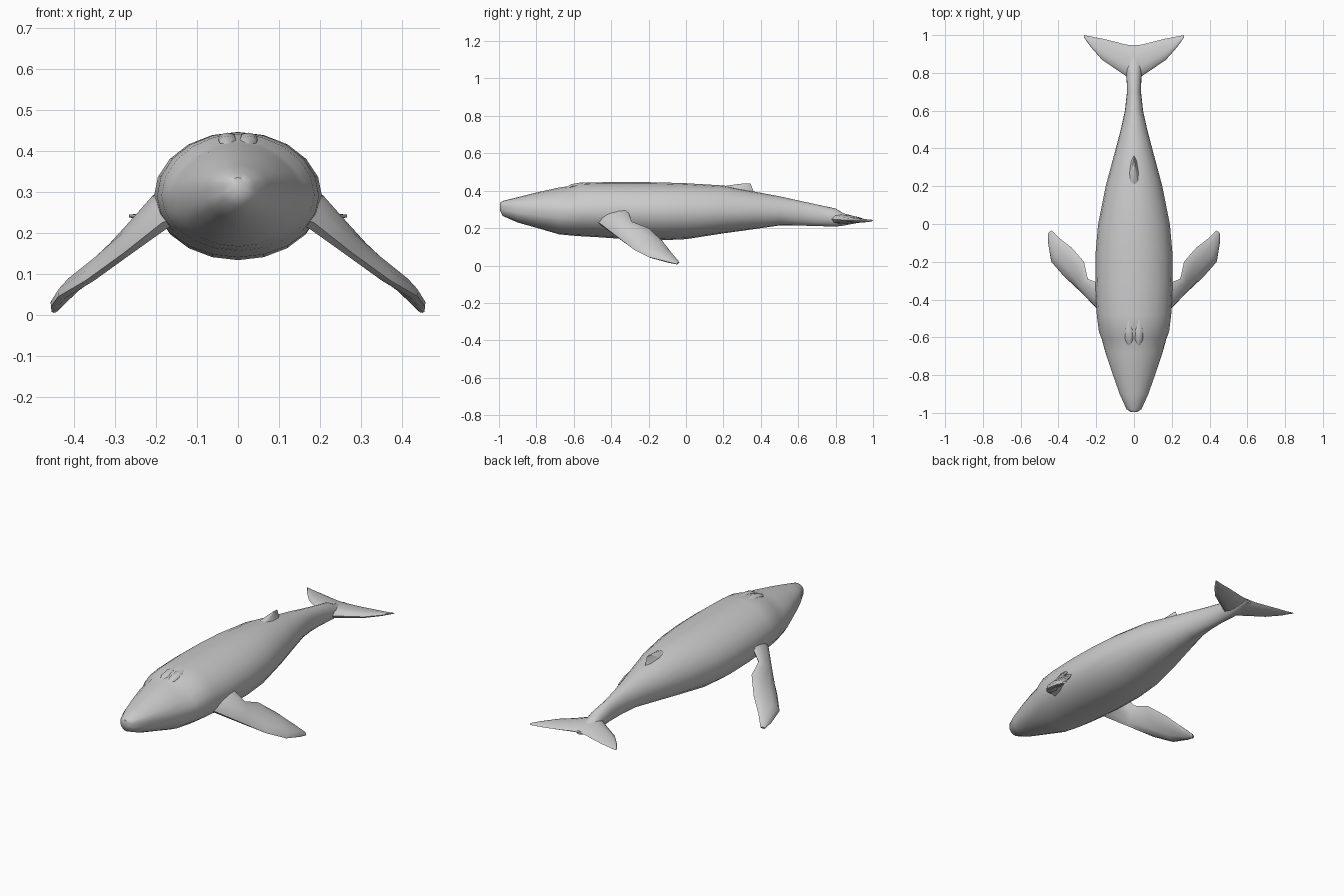
import bpy, bmesh, math
from mathutils import Vector


def loft(name, rings, mirror=False, angle=50):
    """Skin a list of equal-length rings and cap both ends."""
    bm = bmesh.new()
    loops = [[bm.verts.new(p) for p in ring] for ring in rings]
    n = len(loops[0])
    for a, b in zip(loops, loops[1:]):
        for i in range(n):
            j = (i + 1) % n
            bm.faces.new((a[i], a[j], b[j], b[i]))
    bm.faces.new(loops[0])
    bm.faces.new(loops[-1])
    bmesh.ops.recalc_face_normals(bm, faces=bm.faces)
    me = bpy.data.meshes.new(name)
    bm.to_mesh(me)
    bm.free()
    ob = bpy.data.objects.new(name, me)
    bpy.context.collection.objects.link(ob)
    if mirror:
        ob.modifiers.new("mirror", 'MIRROR').use_mirror_merge = False
    bpy.ops.object.select_all(action='DESELECT')
    ob.select_set(True)
    bpy.context.view_layer.objects.active = ob
    bpy.ops.object.shade_smooth_by_angle(angle=math.radians(angle))
    return ob


def body_ring(y, w, low, mid, top, peak=1.0, lip=1.0, n=20):
    """Oval section; peak sharpens the back, lip pinches the mouth line."""
    ring = []
    for i in range(n):
        t = 2 * math.pi * i / n
        c, s = math.cos(t), math.sin(t)
        z = mid + (top - mid) * s ** peak if s > 1e-6 else mid + (mid - low) * s
        k = lip if abs(s) < 1e-6 else 1.0
        ring.append((w * c * k, y, z))
    return ring


def blade_ring(lead, trail, thick, up, n=10):
    """Flattened foil section between a leading and a trailing point."""
    a, b, up = Vector(lead), Vector(trail), Vector(up).normalized()
    ring = []
    for i in range(n):
        t = 2 * math.pi * i / n
        u = (1 - math.cos(t)) / 2
        ring.append(a.lerp(b, u) + up * math.sin(t) * thick / 2 * (1.25 - 0.6 * u))
    return ring


# Body: y, half width, belly z, widest z, back z, back sharpness, mouth pinch
body = [
    (-0.995, 0.018, 0.295, 0.315, 0.335, 1.0, 0.9),
    (-0.98, 0.042, 0.265, 0.310, 0.345, 1.0, 0.9),
    (-0.90, 0.080, 0.230, 0.305, 0.365, 1.1, 0.93),
    (-0.80, 0.117, 0.202, 0.298, 0.390, 1.2, 0.95),
    (-0.68, 0.158, 0.167, 0.292, 0.417, 1.35, 0.96),
    (-0.61, 0.176, 0.160, 0.292, 0.427, 1.5, 0.97),
    (-0.57, 0.186, 0.157, 0.292, 0.441, 1.05),
    (-0.48, 0.197, 0.152, 0.290, 0.445),
    (-0.32, 0.205, 0.141, 0.287, 0.446),
    (-0.15, 0.203, 0.134, 0.285, 0.445),
    (0.00, 0.190, 0.141, 0.285, 0.440),
    (0.20, 0.150, 0.172, 0.288, 0.428),
    (0.36, 0.107, 0.194, 0.290, 0.396),
    (0.50, 0.070, 0.214, 0.288, 0.370),
    (0.60, 0.048, 0.214, 0.280, 0.348),
    (0.70, 0.037, 0.211, 0.270, 0.326),
    (0.80, 0.040, 0.208, 0.255, 0.305),
    (0.84, 0.040, 0.213, 0.248, 0.280),
    (0.94, 0.020, 0.232, 0.242, 0.252),
]
loft("body", [body_ring(*s) for s in body])

# Flippers: leading point, trailing point, thickness
flipper = [
    ((0.10, -0.52, 0.26), (0.12, -0.26, 0.29), 0.10),
    ((0.185, -0.46, 0.225), (0.195, -0.31, 0.29), 0.07),
    ((0.28, -0.362, 0.150), (0.245, -0.290, 0.235), 0.050),
    ((0.37, -0.278, 0.085), (0.265, -0.200, 0.200), 0.045),
    ((0.438, -0.200, 0.045), (0.330, -0.125, 0.130), 0.040),
    ((0.455, -0.100, 0.020), (0.395, -0.075, 0.065), 0.030),
    ((0.453, -0.050, 0.008), (0.435, -0.035, 0.018), 0.012),
]
loft("flipper", [blade_ring(a, b, t, (0.62, 0.2, 0.75)) for a, b, t in flipper], mirror=True)

# Tail flukes: x, leading y, trailing y, z, thickness
fluke = [
    (0.00, 0.74, 0.946, 0.250, 0.055),
    (0.045, 0.785, 0.950, 0.248, 0.050),
    (0.10, 0.822, 0.965, 0.245, 0.036),
    (0.17, 0.870, 0.982, 0.243, 0.026),
    (0.23, 0.938, 0.993, 0.242, 0.016),
    (0.265, 0.988, 1.000, 0.243, 0.006),
]
loft("tail_fluke",
     [blade_ring((x, a, z), (x, b, z - 0.004), t, (0, 0, 1)) for x, a, b, z, t in fluke],
     mirror=True)

# Dorsal fin: low wedge with a steep rear face
fin = [((0, 0.12, 0.38), (0, 0.40, 0.36), 0.11),
       ((0, 0.17, 0.42), (0, 0.362, 0.395), 0.055),
       ((0, 0.29, 0.437), (0, 0.345, 0.439), 0.010)]
loft("dorsal_fin", [blade_ring(a, b, t, (1, 0, 0), 8) for a, b, t in fin], angle=40)

# Blowhole: pair of short ridges on the crown
ridge = [(-0.66, 0.004, 0.41), (-0.61, 0.022, 0.436), (-0.56, 0.024, 0.444), (-0.50, 0.006, 0.44)]
loft("blowhole_ridge",
     [[(0.025 + w * math.cos(k * math.pi / 4), y, z - 0.012 + 0.012 * math.sin(k * math.pi / 4))
       for k in range(8)] for y, w, z in ridge], mirror=True)
